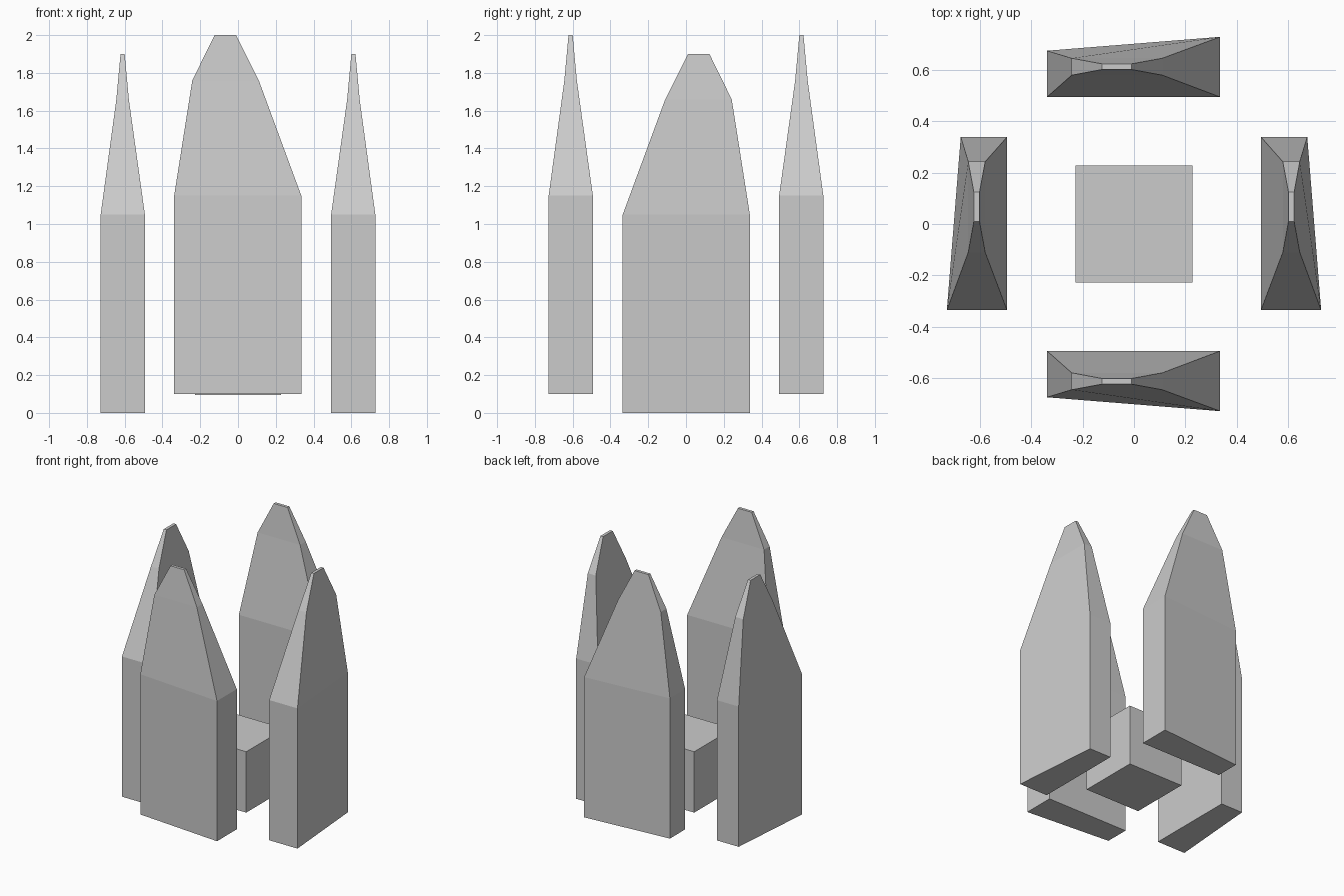
import bpy
import bmesh

if "Cube" in bpy.data.objects:
    bpy.data.objects.remove(bpy.data.objects["Cube"])

# Cross-sections of one blade-like tower: z, then (x, inner y, outer y) at each end
SECTIONS = [
    (0.10, (-0.338, 0.493, 0.673), (0.335, 0.493, 0.727)),
    (1.15, (-0.338, 0.493, 0.673), (0.335, 0.493, 0.727)),
    (1.76, (-0.242, 0.578, 0.644), (0.110, 0.578, 0.644)),
    (2.00, (-0.124, 0.600, 0.622), (-0.010, 0.600, 0.622)),
]


def finish(bm, name):
    bmesh.ops.recalc_face_normals(bm, faces=bm.faces)
    mesh = bpy.data.meshes.new(name)
    bm.to_mesh(mesh)
    bm.free()
    bpy.context.collection.objects.link(bpy.data.objects.new(name, mesh))


def tower(name, place, drop=0.0):
    """Loft the sections into a closed tower; place maps (x, y) to its side."""
    bm = bmesh.new()
    rings = []
    for z, (xa, ia, oa), (xb, ib, ob) in SECTIONS:
        corners = [(xa, ia), (xb, ib), (xb, ob), (xa, oa)]
        rings.append([bm.verts.new((*place(x, y), z - drop)) for x, y in corners])
    for lo, hi in zip(rings, rings[1:]):
        for i in range(4):
            j = (i + 1) % 4
            bm.faces.new((lo[i], lo[j], hi[j], hi[i]))
    bm.faces.new(rings[0])
    bm.faces.new(rings[-1])
    finish(bm, name)


# Tall pair front and back, lower pair left and right
tower("back_tower", lambda x, y: (x, y))
tower("front_tower", lambda x, y: (x, -y))
tower("right_tower", lambda x, y: (y, -x), drop=0.1)
tower("left_tower", lambda x, y: (-y, -x), drop=0.1)

# Central cube
bm = bmesh.new()
bmesh.ops.create_cube(bm, size=0.456)
bmesh.ops.translate(bm, verts=bm.verts, vec=(0, 0, 0.323))
finish(bm, "center_block")
